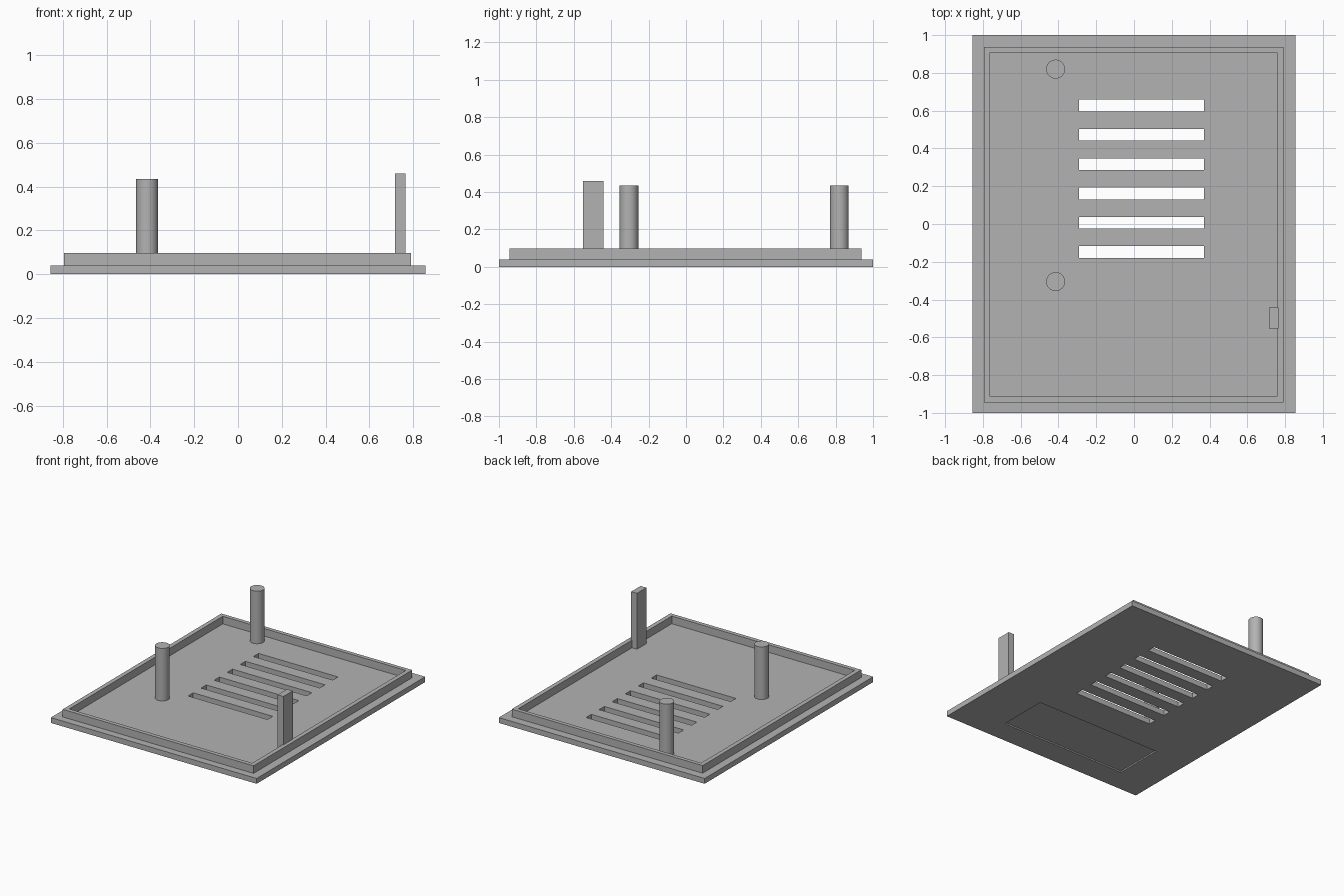
import bpy
import math

default = bpy.data.objects.get("Cube")
if default:
    bpy.data.objects.remove(default, do_unlink=True)

GREY = (0.45, 0.45, 0.45, 1.0)
grey = bpy.data.materials.new("plain grey")
grey.use_nodes = True
grey.diffuse_color = GREY
grey.node_tree.nodes["Principled BSDF"].inputs["Base Color"].default_value = GREY


def box(name, x, y, z):
    """Box from (low, high) pairs on each axis."""
    bpy.ops.mesh.primitive_cube_add(size=1, location=[sum(r) / 2 for r in (x, y, z)])
    ob = bpy.context.object
    ob.name = name
    ob.scale = [r[1] - r[0] for r in (x, y, z)]
    bpy.ops.object.transform_apply(location=False, rotation=False, scale=True)
    ob.data.materials.append(grey)
    return ob


def cut(target, cutter):
    """Subtract the cutter from the target, then discard it."""
    cutter.hide_render = True
    mod = target.modifiers.new("cut", 'BOOLEAN')
    mod.operation = 'DIFFERENCE'
    mod.solver = 'EXACT'
    mod.object = cutter
    bpy.context.view_layer.objects.active = target
    bpy.ops.object.modifier_apply(modifier=mod.name)
    bpy.data.objects.remove(cutter, do_unlink=True)


FLOOR = 0.04

# Base plate with six vent slots and a shallow label recess underneath
plate = box("base_plate", (-0.855, 0.855), (-1, 1), (0, FLOOR))
for i in range(6):
    y = 0.627 - i * 0.155
    cut(plate, box("slot_cutter", (-0.29, 0.37), (y - 0.031, y + 0.031), (-0.1, 0.1)))
cut(plate, box("recess_cutter", (-0.57, 0.48), (-0.82, -0.44), (-0.1, 0.01)))

# Raised locating rim
rim = box("rim", (-0.795, 0.791), (-0.945, 0.938), (FLOOR, 0.097))
cut(rim, box("rim_cutter", (-0.762, 0.758), (-0.914, 0.908), (0, 0.2)))

# Two round posts
for name, y in (("back_post", 0.82), ("front_post", -0.305)):
    bpy.ops.mesh.primitive_cylinder_add(vertices=48, radius=0.05, depth=0.435 - FLOOR,
                                        location=(-0.415, y, (0.435 + FLOOR) / 2))
    post = bpy.context.object
    post.name = name
    post.data.materials.append(grey)
    bpy.ops.object.shade_smooth_by_angle(angle=math.radians(30))

# Flat latch tab against the left rim
box("latch_tab", (0.716, 0.764), (-0.552, -0.441), (FLOOR, 0.46))
